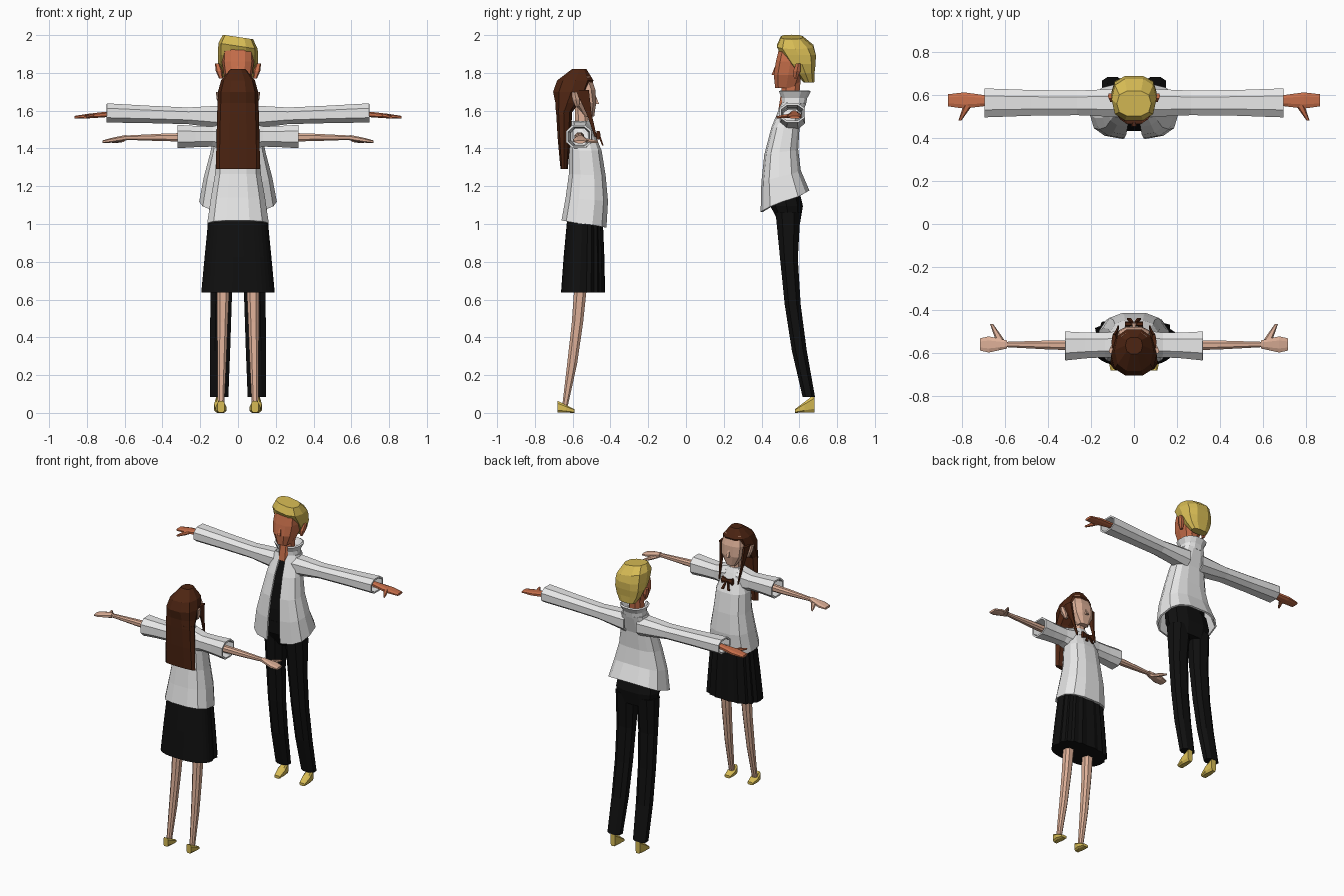
import bpy, bmesh
from math import sin, cos, pi, radians, copysign
from mathutils import Vector

if "Cube" in bpy.data.objects:
    bpy.data.objects.remove(bpy.data.objects["Cube"], do_unlink=True)


def material(name, *rgb):
    m = bpy.data.materials.new(name)
    m.use_nodes = True
    m.diffuse_color = (*rgb, 1)
    m.node_tree.nodes["Principled BSDF"].inputs["Base Color"].default_value = (*rgb, 1)
    return m


WHITE = material("white cloth", .8, .8, .8)
BLACK = material("black cloth", .005, .005, .005)
BROWN = material("brown hair", .075, .018, .006)
BLOND = material("yellow", .68, .5, .09)
TAN = material("tan skin", .58, .16, .07)
PALE = material("pale skin", .72, .43, .31)


def loft(name, mat, start, end, widths, depths, sides=8, power=.8, bend=0, tilt=0,
         gap=0, pleat=0, hollow=False, mirror=False):
    """Evenly spaced rounded rings from start to end, square to the main axis.
    bend bows the middle in y, tilt slopes the first ring, gap opens the -y side."""
    bm = bmesh.new()
    start, end = Vector(start), Vector(end)
    span = end - start
    axis = max(range(3), key=lambda k: abs(span[k]))
    across, along = [k for k in range(3) if k != axis]
    sweep = 2 * pi - 2 * gap
    step = sweep / (sides - 1 if gap else sides)
    loops = []
    for k, (width, depth) in enumerate(zip(widths, depths)):
        u = k / (len(widths) - 1)
        centre = start + span * u
        centre.y += 4 * u * (1 - u) * bend
        loop = []
        for i in range(sides):
            angle = -pi / 2 + gap + step * (i if gap else i + .5)
            c, s = cos(angle), sin(angle)
            fold = 1 - pleat * (i % 2) * (s > 0)
            co = centre.copy()
            co[across] += width * fold * copysign(abs(c) ** power, c)
            co[along] += depth * fold * copysign(abs(s) ** power, s)
            co[axis] += tilt * s * (1 - u) ** 2
            loop.append(bm.verts.new(co))
        loops.append(loop)
    for low, high in zip(loops, loops[1:]):
        for i in range(sides - 1 if gap else sides):
            j = (i + 1) % sides
            bm.faces.new((low[i], low[j], high[j], high[i]))
    if not hollow:
        bm.faces.new(loops[0])
        bm.faces.new(loops[-1])
    bmesh.ops.recalc_face_normals(bm, faces=bm.faces)
    mesh = bpy.data.meshes.new(name)
    bm.to_mesh(mesh)
    bm.free()
    mesh.materials.append(mat)
    ob = bpy.data.objects.new(name, mesh)
    bpy.context.collection.objects.link(ob)
    if hollow:
        shell = ob.modifiers.new("thickness", "SOLIDIFY")
        shell.thickness, shell.offset = .012, 0
    if mirror:
        ob.modifiers.new("mirror", "MIRROR")
    return ob


def pair(*args, **kw):
    loft(*args, mirror=True, **kw)


def face_parts(who, skin, ear, nose, facing):
    """Both ears and a wedge nose."""
    ear, nose = Vector(ear), Vector(nose)
    pair(who + "_ear", skin, ear, ear + Vector((.02, .015 * -facing, .08)),
         (.01, .018, .012), (.01, .022, .014), sides=6)
    loft(who + "_nose", skin, nose, nose + Vector((0, -.02 * facing, .06)),
         (.014, .005), (.016, .01), sides=4)


def hand(who, skin, wrist, tip, facing):
    """Flat mitten hand with the thumb pointing forward."""
    wrist, tip = Vector(wrist), Vector(tip)
    pair(who + "_hand", skin, wrist, tip, (.02, .03, .04, .03), (.016, .015, .013, .008))
    pair(who + "_thumb", skin, tip + Vector((-.1, .01 * facing, .01)),
         tip + Vector((-.055, .095 * facing, 0)), (.022, .015, .007), (.012, .011, .006), sides=6)


def sleeve(who, shoulder, cuff, thick):
    """Open sleeve, deep at the shoulder and flared at the cuff."""
    pair(who + "_sleeve", WHITE, shoulder, cuff, (.065, .055, .058, .066),
         [thick * f for f in (1.3, .85, .9, 1)], hollow=True)


def shoe(who, x, heel, toe, height):
    """Flat-soled wedge shoe."""
    rise = height / 2
    pair(who + "_shoe", BLOND, (x, heel, rise), (x, toe, .01), (.02, .03, .022),
         (rise, rise / 2 + .005, .01), power=.6)


# Man: head and hair
loft("man_head", TAN, (0, .53, 1.72), (0, .565, 1.93), (.045, .075, .085, .08),
     (.06, .08, .08, .075), sides=10, power=.7)
loft("man_neck", TAN, (0, .54, 1.6), (0, .56, 1.76), (.048, .045), (.055, .05))
face_parts("man", TAN, (.09, .58, 1.77), (0, .465, 1.79), -1)
hair = loft("man_hair", BLOND, (0, .65, 1.75), (0, .56, 1.99), (.06, .09, .105, .106, .104, .08),
            (.03, .05, .075, .095, .1, .06), sides=10, power=.75)
# Swept quiff, higher on one side
for v in hair.data.vertices:
    if v.co.z > 1.93:
        v.co.z -= .15 * v.co.x

# Man: shirt, open jacket and arms
loft("man_shirt", BLACK, (0, .52, 1.1), (0, .56, 1.63), (.14, .14, .1, .05),
     (.09, .075, .06, .05), sides=10, bend=-.03)
loft("man_jacket", WHITE, (0, .525, 1.12), (0, .57, 1.64), (.2, .175, .14, .115, .08),
     (.125, .1, .085, .07, .06), sides=14, power=.7, bend=-.043, tilt=.057,
     gap=radians(8), hollow=True)
loft("man_collar", WHITE, (0, .57, 1.63), (0, .575, 1.705), (.075, .07, .088), (.06, .065, .083),
     sides=12, gap=radians(22), hollow=True)
sleeve("man", (.05, .563, 1.565), (.695, .563, 1.588), .048)
hand("man", TAN, (.64, .573, 1.585), (.865, .575, 1.565), -1)

# Man: trousers and shoes
loft("man_hips", BLACK, (0, .55, 1), (0, .515, 1.19), (.14, .158, .15), (.055, .09, .085), sides=10)
pair("man_trouser_leg", BLACK, (.1, .65, .085), (.08, .54, 1.06), (.052, .057, .06, .065, .075),
     (.035, .042, .045, .05, .07), bend=-.03)
shoe("man", .098, .68, .577, .1)

# Woman: head and hair
loft("woman_head", PALE, (0, -.515, 1.57), (0, -.57, 1.78), (.035, .08, .085, .07),
     (.03, .06, .075, .07), sides=10, power=.75)
loft("woman_neck", PALE, (0, -.55, 1.48), (0, -.555, 1.62), (.04, .035), (.04, .035))
face_parts("woman", PALE, (.085, -.575, 1.62), (0, -.472, 1.635), 1)
loft("woman_hair", BROWN, (0, -.65, 1.58), (0, -.565, 1.82), (.11, .108, .106, .09, .04),
     (.04, .065, .1, .1, .04), sides=10)
loft("woman_long_hair", BROWN, (0, -.645, 1.29), (0, -.645, 1.6), (.117, .114, .11),
     (.02, .035, .045), sides=10)
pair("woman_side_lock", BROWN, (.073, -.477, 1.46), (.093, -.55, 1.71), (.004, .009, .012),
     (.006, .015, .04), sides=6)

# Woman: blouse, bow and arms
loft("woman_blouse", WHITE, (0, -.54, 1), (0, -.555, 1.52), (.167, .148, .125, .115, .07),
     (.122, .115, .1, .088, .055), sides=12, power=.75, bend=.025, tilt=-.02)
loft("woman_collar", WHITE, (0, -.545, 1.49), (0, -.56, 1.545), (.085, .066, .05),
     (.07, .058, .048), sides=10, tilt=-.02)
pair("woman_bow", BROWN, (0, -.465, 1.47), (.042, -.465, 1.47), (.008, .013), (.008, .025), sides=6)
pair("woman_bow_tail", BROWN, (.006, -.46, 1.47), (.024, -.44, 1.415), (.006, .012),
     (.008, .005), sides=4)
sleeve("woman", (.04, -.56, 1.463), (.32, -.567, 1.463), .06)
pair("woman_arm", PALE, (.2, -.565, 1.46), (.6, -.56, 1.457), (.026, .022, .013), (.026, .021, .012))
hand("woman", PALE, (.59, -.56, 1.457), (.717, -.56, 1.435), 1)

# Woman: pleated skirt, legs and shoes
loft("woman_skirt", BLACK, (0, -.545, .637), (0, -.535, 1.02), (.195, .177, .158),
     (.117, .108, .095), sides=36, power=.75, pleat=.07)
pair("woman_leg", PALE, (.09, -.64, .04), (.078, -.555, .7), (.018, .025, .03, .036),
     (.016, .028, .032, .036), bend=.01)
shoe("woman", .09, -.68, -.59, .065)
